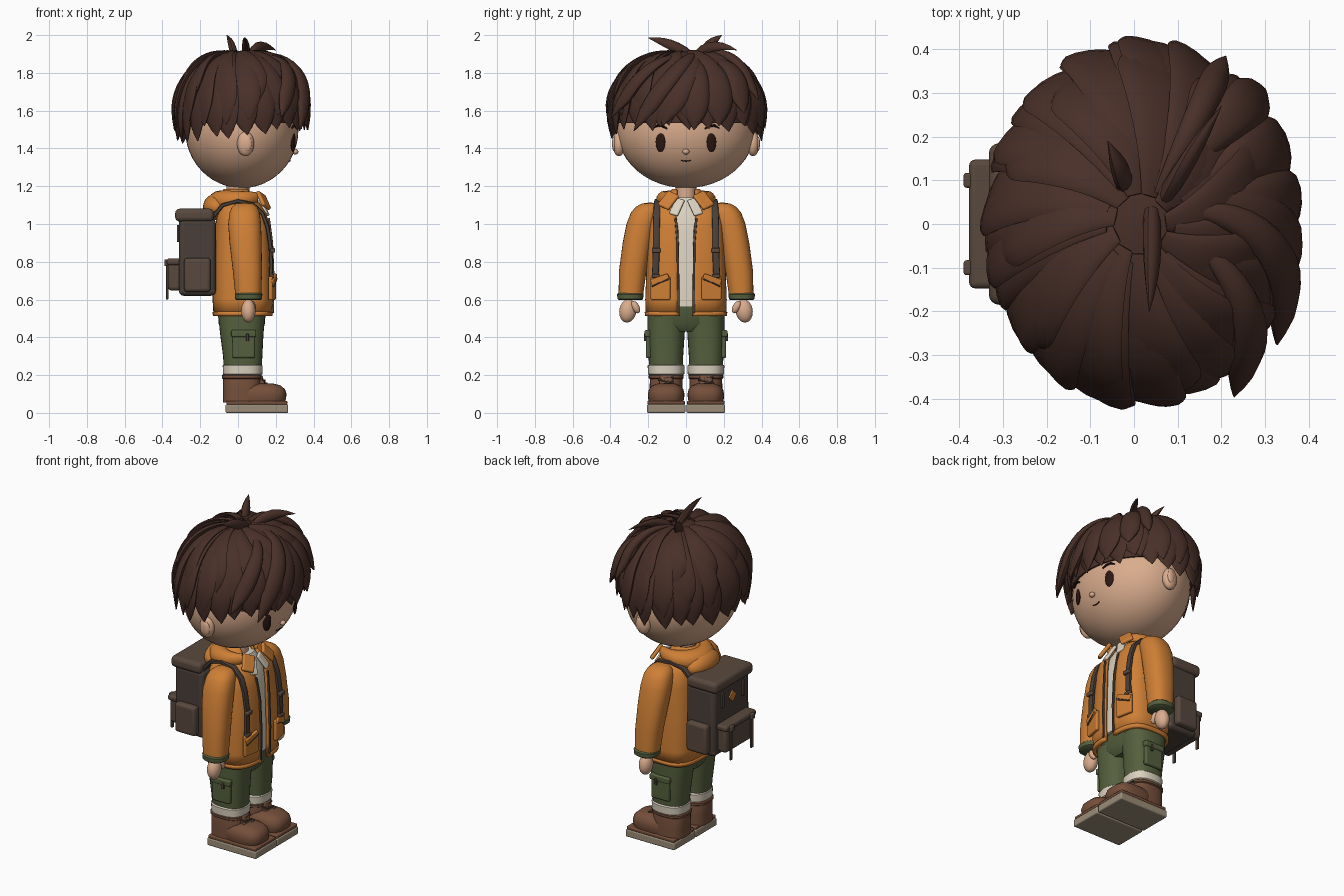
import bpy, bmesh, math, random
from mathutils import Vector, Matrix

if "Cube" in bpy.data.objects:
    bpy.data.objects.remove(bpy.data.objects["Cube"])
random.seed(4)
V = Vector


def mat(name, h):
    m = bpy.data.materials.new(name)
    m.diffuse_color = [(int(h[i:i + 2], 16) / 255) ** 2.2 for i in (0, 2, 4)] + [1]
    m.use_nodes = True
    m.node_tree.nodes["Principled BSDF"].inputs["Base Color"].default_value = m.diffuse_color
    return m


HAIR, SKIN, DARK = mat("hair", "4a332c"), mat("skin", "d9ab8c"), mat("dark", "2e1d19")
ORANGE, GREEN, CREAM = mat("orange", "cd7e38"), mat("green", "566040"), mat("cream", "dbd1be")
BOOT, SOLE, PACK, LEATHER = mat("boot", "74503d"), mat("sole", "9a8c78"), mat("pack", "4b413b"), mat("leather", "594a40")


def finish(name, bm, m):
    bmesh.ops.recalc_face_normals(bm, faces=bm.faces)
    me = bpy.data.meshes.new(name)
    bm.to_mesh(me)
    bm.free()
    me.materials.append(m)
    ob = bpy.data.objects.new(name, me)
    bpy.context.collection.objects.link(ob)
    return ob


def skin_rings(name, rings, m, closed=True):
    bm = bmesh.new()
    vs = [[bm.verts.new(p) for p in r] for r in rings]
    n = len(vs[0])
    for a, b in zip(vs, vs[1:]):
        for i in range(n if closed else n - 1):
            j = (i + 1) % n
            bm.faces.new((a[i], a[j], b[j], b[i]))
    if closed:
        bm.faces.new(vs[0])
        bm.faces.new(vs[-1])
    return finish(name, bm, m)


def spow(v, e):
    return math.copysign(abs(v) ** e, v)


def loft(name, rings, m, e=1.0, n=32, gaps=None):
    """Stack of superellipse rings (z, cx, cy, rx, ry); gaps leave an opening at +x."""
    out = []
    for k, (z, cx, cy, rx, ry) in enumerate(rings):
        a0 = math.asin((gaps[k] / ry) ** (1 / e)) if gaps else 0
        step = (2 * math.pi - 2 * a0) / (n - 1 if gaps else n)
        angs = [a0 + i * step for i in range(n)]
        out.append([V((cx + rx * spow(math.cos(a), e), cy + ry * spow(math.sin(a), e), z)) for a in angs])
    return skin_rings(name, out, m, not gaps)


def sweep(name, pts, nrms, w, h, m, n=10, e=1.0, roll=0):
    """Elliptical section of half-width w and half-thickness h along a path."""
    rings = []
    for i, p in enumerate(pts):
        t = (pts[min(i + 1, len(pts) - 1)] - pts[max(i - 1, 0)]).normalized()
        s = Matrix.Rotation(roll, 3, t) @ t.cross(nrms[i]).normalized()
        nn = s.cross(t)
        rings.append([p + s * w[i] * spow(math.cos(a), e) + nn * h[i] * spow(math.sin(a), e)
                      for a in [2 * math.pi * k / n for k in range(n)]])
    return skin_rings(name, rings, m)


def ball(name, c, r, m, rot=(0, 0, 0), seg=32):
    bm = bmesh.new()
    bmesh.ops.create_uvsphere(bm, u_segments=seg, v_segments=seg // 2, radius=1)
    ob = finish(name, bm, m)
    ob.location, ob.scale, ob.rotation_euler = c, r, rot
    return ob


def box(name, c, size, m, bev=.01, rot=(0, 0, 0)):
    bm = bmesh.new()
    bmesh.ops.create_cube(bm, size=1)
    bmesh.ops.scale(bm, vec=size, verts=bm.verts)
    ob = finish(name, bm, m)
    ob.location, ob.rotation_euler = c, rot
    b = ob.modifiers.new("bevel", 'BEVEL')
    b.width, b.segments = bev, 4
    return ob


# head and face
HC, HR = V((.02, 0, 1.5)), V((.30, .365, .31))


def face(y, z, off=0):
    return V((HC.x + off + HR.x * math.sqrt(1 - (y / HR.y) ** 2 - ((z - HC.z) / HR.z) ** 2), y, z))


ball("head", HC, HR, SKIN, seg=48)
loft("neck", [(1.08, 0, 0, .06, .055), (1.25, 0, 0, .06, .055)], SKIN)
ball("nose", face(0, 1.383, .006), (.016, .018, .015), SKIN, seg=16)
mp = [face(y, 1.332 + 7 * y * y, .001) for y in (-.026, -.013, 0, .013, .026)]
sweep("mouth", mp, [V((1, 0, 0))] * 5, [.003] * 5, [.004] * 5, DARK, 6)
for s in (1, -1):
    ball("eye", face(s * .135, 1.435), (.01, .027, .054), DARK, (0, 0, s * .38))
    bp = [face(s * y, z, .003) for y, z in ((.1, 1.505), (.125, 1.519), (.15, 1.522), (.175, 1.508))]
    sweep("eyebrow", bp, [V((1, 0, 0))] * 4, [.004, .007, .007, .003], [.006] * 4, DARK, 8)
    ball("ear", (.04, s * .355, 1.425), (.045, .034, .066), SKIN)
    ball("inner_ear", (.05, s * .38, 1.425), (.024, .012, .04), SKIN, seg=16)

# hair: cap, overlapping layered locks around the crown, swept fringe, upright tufts
CX, CZ, E, RAD = .015, 1.54, .95, (.33, .392, .375)


def dome(t, p, r=RAD, k=1.0):
    h = math.sin(t) ** E if t < math.pi / 2 else 1
    return V((CX + r[0] * k * h * math.cos(p), r[1] * k * h * math.sin(p), CZ + r[2] * k * spow(math.cos(t), E)))


skin_rings("hair_cap", [[dome(t, 2 * math.pi * i / 40, (.313, .373, .365)) for i in range(40)]
                        for t in [.02 + k * .13 for k in range(13)]], HAIR)


def lock(p0, t0, p1, ztip, w, lift=0.0, th=.022, flare=.03, name="hair_lock", roll=.22):
    n = 15
    t1 = math.acos(spow((ztip - CZ) / RAD[2], 1 / E))
    pts, nr, ws, hs = [], [], [], []
    for i in range(n):
        u = i / (n - 1)
        t, p = t0 + (t1 - t0) * u, p0 + (p1 - p0) * u
        pts.append(dome(t, p, k=1 + lift * math.sin(math.pi * min(u * 1.3, 1) * .8) + flare * u ** 3))
        nr.append(V((math.sin(t) * math.cos(p) / .9, math.sin(t) * math.sin(p), math.cos(t))).normalized())
        f = (.25 + .75 * math.sin(min(u / .7, 1) * math.pi / 2)) * (1 if u < .7 else max(.02, 1 - ((u - .7) / .3) ** 2.2))
        ws.append(w * f)
        hs.append(th * max(.12, f))
    sweep(name, pts, nr, ws, hs, HAIR, 12, roll=roll)


for i in range(24):
    p = 2 * math.pi * (i + .3) / 24
    hem = 1.465 + .02 * math.cos(p) + random.uniform(-.03, .01) + .035 * (math.cos(p) > .5)
    lock(p - .2, .3, p + random.uniform(-.05, .08), hem, .078, flare=.02)
for i in range(17):
    p = 2 * math.pi * i / 17 + .1
    lock(p - .3, .22, p + random.uniform(-.06, .06), 1.54 + random.uniform(-.05, .04), .085, .02, flare=.055, roll=.28)
for i in range(11):
    p = 2 * math.pi * i / 11 + .35
    lock(p - .3, .16, p + .1, 1.66 + random.uniform(-.04, .04), .085, .03, flare=.045, roll=.3)
for p0, t0, p1, z, w, l, f in ((1.0, .2, 1.03, 1.64, .035, .13, .1), (.8, .5, .74, 1.58, .06, .12, .1), (.5, .5, .42, 1.52, .075, .08, .05),
                               (.2, .45, .1, 1.5, .07, .08, .03), (.3, .35, -.3, 1.52, .065, .08, .04), (.25, .3, -.64, 1.5, .05, .13, .1),
                               (-.3, .4, -1.0, 1.56, .045, .13, .12)):
    lock(p0, t0, p1, z, w, l, .028, f, "fringe_lock", .15)
for a, b, c in (((-.02, .09, 1.89), (-.03, .12, 1.96), (-.06, .19, 2.0)), ((.04, .03, 1.89), (.045, -.09, 1.965), (.035, -.2, 1.985)),
                ((.07, .06, 1.9), (.12, .14, 1.97), (.2, .27, 1.92))):
    a, b, c = V(a), V(b), V(c)
    tp = [a.lerp(b, k / 6).lerp(b.lerp(c, k / 6), k / 6) for k in range(7)]
    sweep("hair_tuft", tp, [V((1, 0, .4))] * 7, [.02, .028, .03, .028, .022, .013, .001], [.018, .02, .02, .018, .014, .008, .001], HAIR)

# shirt and open jacket
loft("shirt", [(.56, .02, 0, .145, .18), (.95, .015, 0, .135, .17), (1.07, .015, 0, .115, .12), (1.14, .01, 0, .08, .07)], CREAM, .75)
jr = [(.52, .025, 0, .155, .213), (.6, .025, 0, .16, .216), (.8, .025, 0, .155, .208), (.98, .025, 0, .145, .2),
      (1.06, .02, 0, .13, .19), (1.105, .015, 0, .105, .155), (1.14, .005, 0, .085, .095)]
j = loft("jacket", jr, ORANGE, .62, 64, (.035, .035, .037, .042, .055, .065, .065))
j.modifiers.new("cloth", 'SOLIDIFY').thickness = .018
hm = loft("jacket_hem", [(.512, .025, 0, .158, .217), (.535, .025, 0, .16, .219)], ORANGE, .62, 64, (.036, .036))
hm.modifiers.new("cloth", 'SOLIDIFY').thickness = .02

# hood roll around the neck and collar flaps
ha = [math.radians(50 + 260 * k / 20) for k in range(21)]
hp = [V((.02 + .115 * math.cos(a), .115 * math.sin(a), 1.13 - .015 * math.cos(a - math.pi))) for a in ha]
hw = [.022 + .043 * math.sin(math.pi * k / 20) for k in range(21)]
sweep("hood", hp, [V((0, 0, 1))] * 21, hw, [.03 + .032 * math.sin(math.pi * k / 20) for k in range(21)], ORANGE, 16)
ball("hood_bag", (-.115, 0, 1.09), (.07, .13, .07), ORANGE)
loft("collar_stand", [(1.1, .01, 0, .1, .1), (1.185, 0, 0, .078, .075)], ORANGE, 1, 32, (.05, .055)).modifiers.new("c", 'SOLIDIFY').thickness = .015
for s in (1, -1):
    box("jacket_collar", (.135, s * .093, 1.125), (.022, .075, .1), ORANGE, .01, (s * .45, -.6, s * .35))
    box("shirt_collar", (.135, s * .048, 1.09), (.018, .05, .1), CREAM, .008, (s * .3, -.5, s * .2))
    ep = [V((x, s * y, z)) for x, y, z in ((.184, .042, .53), (.188, .042, .7), (.18, .044, .9), (.163, .055, 1.03))]
    sweep("jacket_front_edge", ep, [V((1, 0, 0))] * 4, [.006] * 4, [.006] * 4, LEATHER, 8, .6)

    # sleeves, cuffs and hands
    loft("sleeve", [(z, x, s * y, rx, ry) for z, x, y, rx, ry in (
        (.61, .055, .293, .068, .064), (.75, .05, .282, .077, .073), (.9, .04, .258, .085, .077), (1.0, .035, .237, .087, .078),
        (1.06, .035, .216, .08, .076), (1.09, .035, .203, .067, .064), (1.108, .035, .195, .045, .04), (1.113, .035, .19, .012, .01))], ORANGE, .85)
    loft("sleeve_cuff", [(z, .056, s * .295, .067 + d, .064 + d) for z, d in ((.597, -.004), (.603, .004), (.628, .006), (.635, -.002))], GREEN, .85)
    ball("hand", (.055, s * .308, .54), (.038, .045, .062), SKIN, (s * .15, 0, 0))
    ball("thumb", (.075, s * .267, .56), (.02, .02, .036), SKIN, (s * -.5, 0, 0), 16)

    # front pockets
    box("jacket_pocket", (.181, s * .135, .66), (.022, .105, .125), ORANGE, .008, (0, 0, s * .2))
    box("pocket_flap", (.19, s * .138, .705), (.018, .1, .035), ORANGE, .006, (s * -.35, 0, s * .2))
    box("pocket_seam", (.193, s * .137, .69), (.016, .1, .006), LEATHER, .002, (s * -.45, 0, s * .2))

    # shoulder straps with buckles
    sp = [V((x, s * y, z)) for x, y, z in ((-.14, .13, 1.03), (-.08, .14, 1.1), (0, .15, 1.122), (.08, .152, 1.105), (.13, .155, 1.055),
          (.157, .157, .98), (.172, .158, .88), (.176, .16, .78), (.172, .165, .7))]
    nr = [V((0, 1, 0)).cross((sp[min(k + 1, 8)] - sp[max(k - 1, 0)])) * -1 for k in range(9)]
    sweep("backpack_strap", sp, nr, [.018] * 9, [.01] * 9, PACK, 12, .5)
    box("strap_buckle", (.184, s * .158, .86), (.024, .046, .024), LEATHER, .006)
    box("strap_end", (.18, s * .16, .725), (.022, .042, .02), LEATHER, .005)

    # trouser legs, cargo pockets, turn-ups
    loft("trouser_leg", [(.22, .025, s * .105, .1, .088), (.3, .025, s * .107, .104, .092), (.42, .02, s * .106, .115, .099),
                         (.52, .02, s * .103, .125, .102)], GREEN, .8)
    box("cargo_pocket", (.03, s * .199, .36), (.12, .028, .14), GREEN, .01)
    box("cargo_flap", (.03, s * .204, .42), (.132, .032, .036), GREEN, .008)
    box("cargo_tab", (.05, s * .217, .4), (.016, .012, .04), PACK, .004)
    loft("turn_up", [(z, .025, s * .105, .1 + d, .092 + d) for z, d in ((.197, -.006), (.205, .004), (.25, .006), (.258, -.004))], CREAM, .8)

    # boots
    loft("boot_shaft", [(.055, .02, s * .105, .1, .09), (.12, .02, s * .105, .1, .088), (.185, .02, s * .105, .1, .086), (.2, .02, s * .105, .095, .082)], BOOT, .75)
    loft("boot_rim", [(z, .02, s * .105, .1 + d, .087 + d) for z, d in ((.18, 0), (.185, .006), (.197, .006), (.203, 0))], BOOT, .75)
    loft("boot_toe", [(z, .13 - d * .4, s * .105, .127 - d, .097 - d) for z, d in ((.05, .008), (.075, .002), (.1, 0), (.125, .006), (.145, .022), (.155, .05), (.157, .08))], BOOT, .7)
    box("boot_tongue", (.122, s * .105, .155), (.04, .07, .09), BOOT, .012, (0, -.35, 0))
    for k in range(3):
        box("boot_lace", (.15 - k * .012, s * .105, .152 + k * .016), (.014, .085, .008), LEATHER, .003, ((-1) ** k * .15, 0, 0))
    box("boot_welt", (.1, s * .105, .054), (.322, .198, .02), BOOT, .006)
    box("boot_sole", (.1, s * .105, .023), (.332, .204, .046), SOLE, .008)

    # backpack side pocket and closing straps
    box("pack_side_pocket", (-.215, s * .188, .73), (.14, .05, .18), LEATHER, .018)
    box("pack_pocket_strap", (-.375, s * .1, .7), (.012, .022, .2), LEATHER, .004)
    box("pack_buckle", (-.38, s * .1, .795), (.02, .034, .035), LEATHER, .006)
    box("pack_lid_strap", (-.318, s * .1, .95), (.012, .022, .09), LEATHER, .004)

loft("trouser_hips", [(.43, .02, 0, .09, .15), (.47, .02, 0, .122, .19), (.58, .02, 0, .13, .19)], GREEN, .8)

# backpack
box("backpack_body", (-.215, 0, .825), (.195, .345, .41), PACK, .025)
box("backpack_lid", (-.23, 0, 1.047), (.205, .37, .068), LEATHER, .024)
box("backpack_base", (-.215, 0, .645), (.19, .34, .035), LEATHER, .015)
box("pack_back_pocket", (-.335, 0, .725), (.07, .28, .155), LEATHER, .02)
box("pack_pocket_flap", (-.34, 0, .8), (.075, .295, .035), LEATHER, .014)
box("pack_patch", (-.314, 0, .94), (.014, .05, .05), ORANGE, .004, (math.pi / 4, 0, 0))
gp = [V((-.165, .06 * math.cos(a), 1.06 + .045 * math.sin(a))) for a in [math.pi * k / 10 for k in range(11)]]
sweep("pack_handle", gp, [V((1, 0, 0))] * 11, [.01] * 11, [.014] * 11, ORANGE, 8)

# shading
bpy.ops.object.select_all(action='SELECT')
bpy.context.view_layer.objects.active = bpy.context.selected_objects[0]
bpy.ops.object.shade_smooth_by_angle(angle=math.radians(40))
